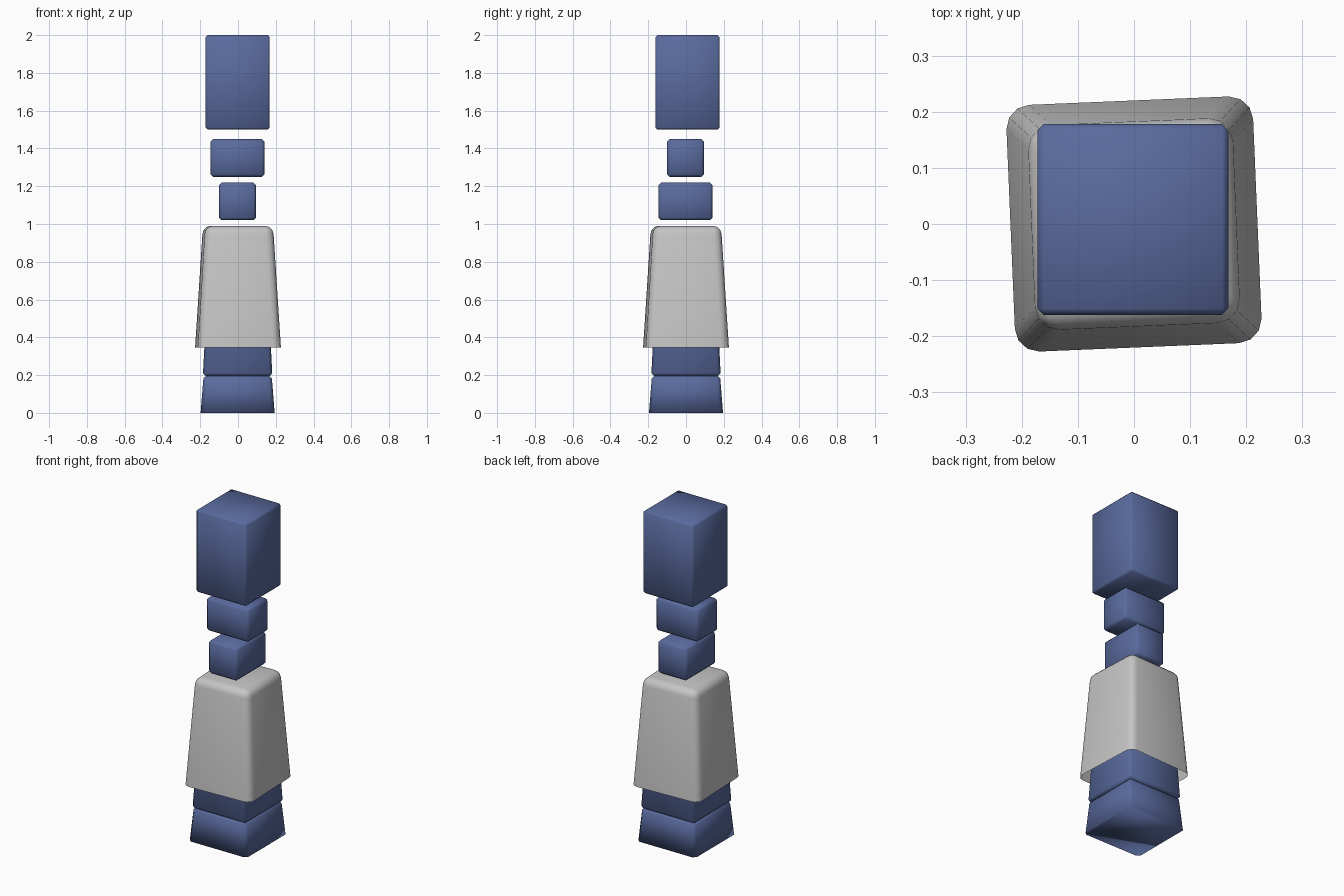
import bpy, bmesh, math
from mathutils import Matrix

if "Cube" in bpy.data.objects:
    bpy.data.objects.remove(bpy.data.objects["Cube"])


def material(name, rgb):
    m = bpy.data.materials.new(name)
    m.diffuse_color = (*rgb, 1)
    m.use_nodes = True
    m.node_tree.nodes["Principled BSDF"].inputs["Base Color"].default_value = m.diffuse_color
    return m


blue = material("slate_blue", (0.10, 0.145, 0.34))
grey = material("light_grey", (0.56, 0.56, 0.56))


def block(name, mat, center, z0, z1, low, high, bevel, segments=1,
          turn=0.0, bevel_base=True, open_base=False):
    """Tapered box with softened edges; low and high are half sizes in x and y."""
    bm = bmesh.new()
    bmesh.ops.create_cube(bm, size=2)
    for v in bm.verts:
        half, z = (high, z1) if v.co.z > 0 else (low, z0)
        v.co = (v.co.x * half[0], v.co.y * half[1], z)
    if open_base:
        base = [f for f in bm.faces if all(v.co.z < z0 + 1e-5 for v in f.verts)]
        bmesh.ops.delete(bm, geom=base, context='FACES_ONLY')
    edges = [e for e in bm.edges
             if bevel_base or any(v.co.z > z0 + 1e-5 for v in e.verts)]
    bmesh.ops.bevel(bm, geom=edges, offset=bevel, segments=segments,
                    profile=0.5, affect='EDGES', clamp_overlap=True)
    bmesh.ops.transform(bm, verts=bm.verts,
                        matrix=Matrix.Translation((*center, 0)) @ Matrix.Rotation(math.radians(turn), 4, 'Z'))
    for f in bm.faces:
        f.smooth = True
    mesh = bpy.data.meshes.new(name)
    bm.to_mesh(mesh)
    bm.free()
    mesh.materials.append(mat)
    ob = bpy.data.objects.new(name, mesh)
    bpy.context.collection.objects.link(ob)


# Base foot and the body that runs up inside the cover
block("base_foot", blue, (-0.002, 0), 0, 0.2, (0.196, 0.196), (0.18, 0.18), 0.018,
      bevel_base=False)
block("inner_body", blue, (-0.002, 0), 0.195, 0.95, (0.184, 0.184), (0.145, 0.145), 0.015)

# Slightly twisted cover, open underneath
block("cover", grey, (0, 0), 0.345, 0.99, (0.22, 0.22), (0.18, 0.18), 0.042, segments=3,
      turn=2.4, bevel_base=False, open_base=True)

# Floating neck blocks, set crosswise, and the tall head block
block("lower_neck", blue, (-0.003, -0.003), 1.02, 1.22, (0.098, 0.143), (0.098, 0.143), 0.014)
block("upper_neck", blue, (-0.003, -0.003), 1.25, 1.45, (0.143, 0.098), (0.143, 0.098), 0.014)
block("head", blue, (-0.002, 0.008), 1.5, 2.0, (0.17, 0.17), (0.17, 0.17), 0.011)
